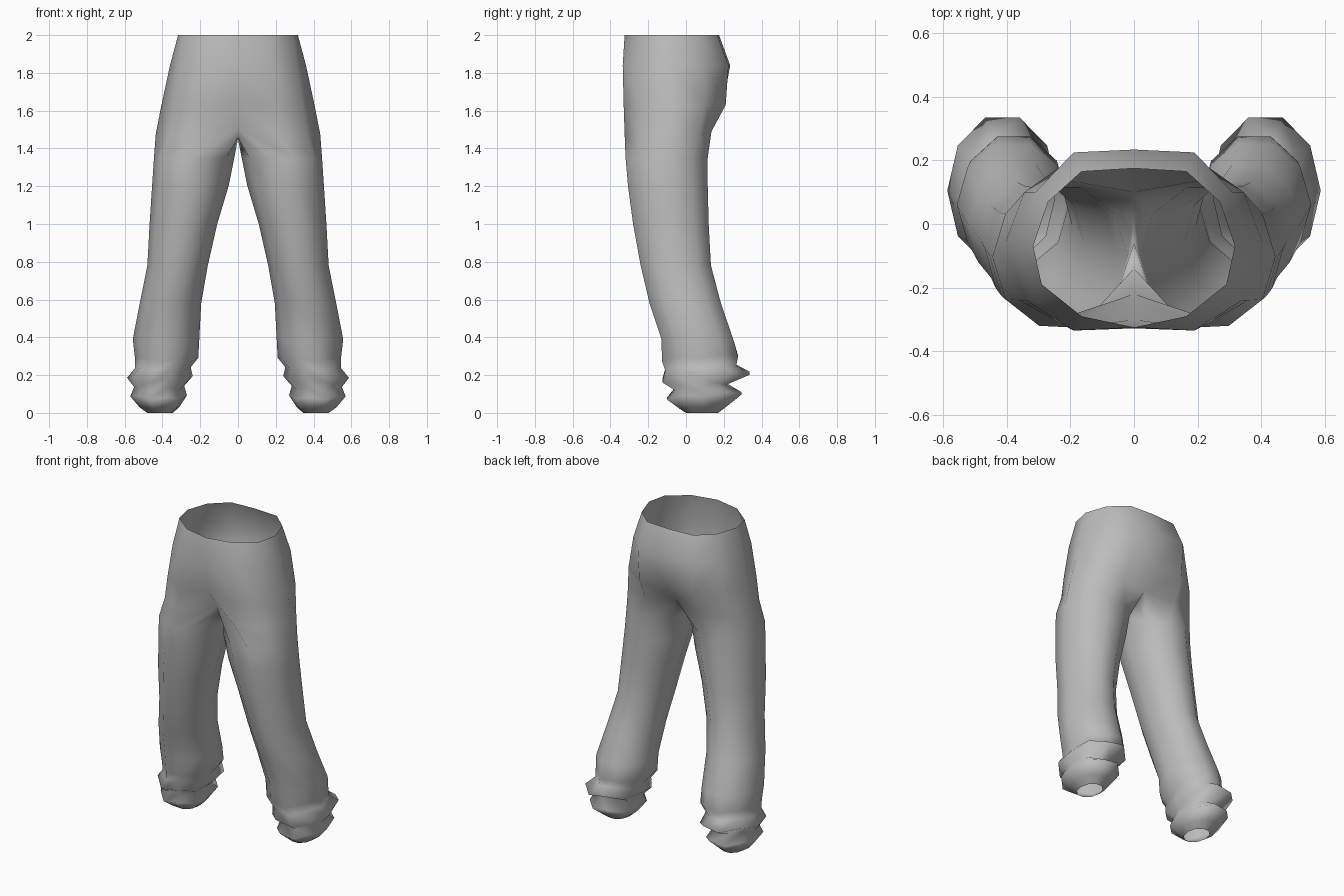
import bpy, bmesh, math

if "Cube" in bpy.data.objects:
    bpy.data.objects.remove(bpy.data.objects["Cube"])

cloth = bpy.data.materials.new("grey cloth")
cloth.diffuse_color = (0.5, 0.5, 0.5, 1)
cloth.use_nodes = True
cloth.node_tree.nodes["Principled BSDF"].inputs["Base Color"].default_value = cloth.diffuse_color

bm = bmesh.new()


def add_ring(points):
    return [bm.verts.new(p) for p in points]


def bridge(upper, lower, count, closed):
    # Quads between two rings, ordered front -> outside -> back
    for i in range(count if closed else count - 1):
        j = (i + 1) % count
        bm.faces.new((upper[i], lower[i], lower[j], upper[j]))


# Hip half-rings, from front centre round the side to back centre
hips = [
    (2.0, [(0, -.325), (.165, -.29), (.29, -.19), (.317, -.07), (.27, .07), (.165, .165), (0, .175)]),
    (1.84, [(0, -.328), (.19, -.335), (.31, -.23), (.36, -.07), (.31, .10), (.19, .225), (0, .234)]),
    (1.63, [(0, -.30), (.20, -.33), (.34, -.24), (.405, -.06), (.345, .10), (.19, .21), (0, .195)]),
]
previous = None
for z, outline in hips:
    ring = add_ring([(x, y, z) for x, y in outline])
    if previous:
        bridge(previous, ring, 7, False)
    previous = ring

# Crotch ring: the last three points are the saddle on the centre line
crotch = add_ring([
    (0, -.22, 1.51), (.20, -.325, 1.48), (.36, -.24, 1.48), (.435, -.07, 1.48),
    (.37, .07, 1.48), (.20, .135, 1.49), (0, .10, 1.51),
    (0, .03, 1.46), (0, -.06, 1.45), (0, -.14, 1.46)])
bridge(previous, crotch, 7, False)

# Leg rings: z, inner x, outer x, front y, back y, z ripple
legs = [
    (1.35, .020, .445, -.32, .115, 0),
    (1.20, .050, .455, -.307, .115, 0),
    (1.00, .110, .468, -.28, .12, 0),
    (0.78, .160, .480, -.24, .132, 0),
    (0.58, .195, .520, -.193, .185, 0),
    (0.39, .205, .557, -.13, .25, 0),
    (0.29, .210, .545, -.127, .275, .012),
    (0.24, .250, .545, -.11, .265, .012),
    (0.19, .240, .587, -.125, .335, .022),
    (0.14, .285, .550, -.06, .21, .015),
    (0.09, .270, .570, -.10, .295, .015),
    (0.03, .310, .520, -.03, .215, .008),
    (0.00, .345, .480, .00, .17, 0),
]
previous = crotch
for z, x0, x1, y0, y1, ripple in legs:
    points = []
    for i in range(10):
        a = math.radians((i - 3) * 36)
        points.append(((x0 + x1) / 2 + (x1 - x0) / 2 * math.cos(a),
                       (y0 + y1) / 2 + (y1 - y0) / 2 * math.sin(a) / .951,
                       z + ripple * math.sin(a + .3)
                       + ripple * .5 * (-1) ** i))
    ring = add_ring(points)
    bridge(previous, ring, 10, True)
    previous = ring

mesh = bpy.data.meshes.new("trousers")
bm.to_mesh(mesh)
bm.free()
mesh.materials.append(cloth)
for face in mesh.polygons:
    face.use_smooth = True
trousers = bpy.data.objects.new("trousers", mesh)
bpy.context.collection.objects.link(trousers)

# Second half of the garment
mirror = trousers.modifiers.new("mirror", 'MIRROR')
mirror.use_axis[0] = True
mirror.use_clip = True
mirror.merge_threshold = .001
